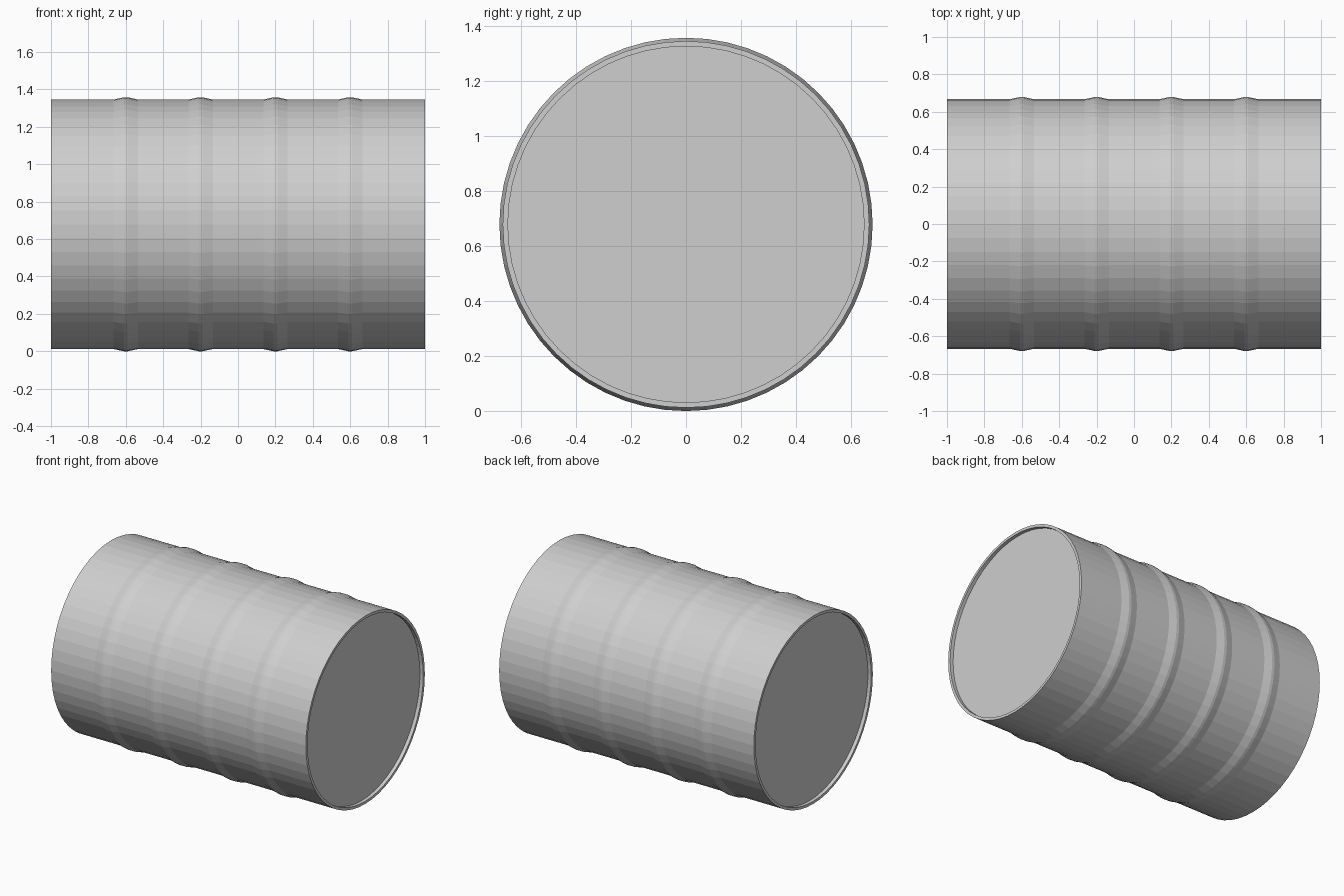
import bpy, bmesh, math

if "Cube" in bpy.data.objects:
    bpy.data.objects.remove(bpy.data.objects["Cube"])

SIDES = 56
R, RIB, CZ = 0.667, 0.679, 0.679
LIP, RECESS = 0.648, 0.025

steel = bpy.data.materials.new("light grey")
steel.diffuse_color = (0.62, 0.62, 0.62, 1)
steel.use_nodes = True
steel.node_tree.nodes["Principled BSDF"].inputs["Base Color"].default_value = steel.diffuse_color

# Half profile along the axis: recessed lid, rim, ribbed wall, rim, recessed lid
profile = [(-1 + RECESS, LIP), (-1, LIP), (-1, R)]
for x in (-0.6, -0.2, 0.2, 0.6):
    profile += [(x - 0.065, R), (x - 0.01, RIB), (x + 0.01, RIB), (x + 0.065, R)]
profile += [(1, R), (1, LIP), (1 - RECESS, LIP)]

# Drum body: sweep the profile around the x axis
bm = bmesh.new()
rings = []
for x, r in profile:
    ring = []
    for i in range(SIDES):
        a = 2 * math.pi * i / SIDES
        ring.append(bm.verts.new((x, r * math.cos(a), CZ + r * math.sin(a))))
    rings.append(ring)
for a, b in zip(rings, rings[1:]):
    for i in range(SIDES):
        j = (i + 1) % SIDES
        bm.faces.new((a[i], a[j], b[j], b[i]))

# Flat end lids
bm.faces.new(rings[0])
bm.faces.new(rings[-1])
bmesh.ops.recalc_face_normals(bm, faces=bm.faces[:])

mesh = bpy.data.meshes.new("ribbed_drum")
bm.to_mesh(mesh)
bm.free()
mesh.materials.append(steel)
drum = bpy.data.objects.new("ribbed_drum", mesh)
bpy.context.collection.objects.link(drum)
